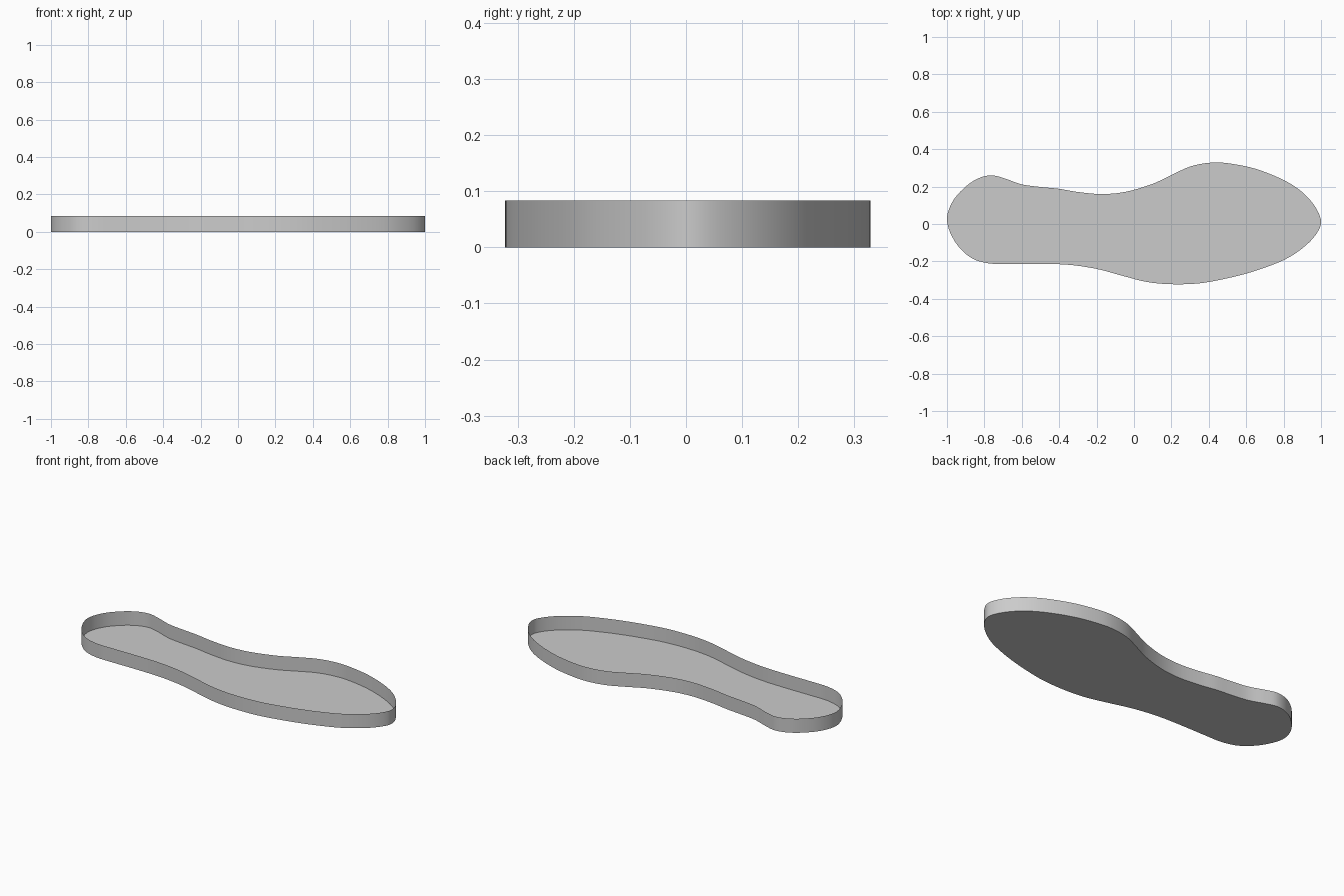
import bpy, bmesh
from mathutils import Vector

cube = bpy.data.objects.get("Cube")
if cube:
    bpy.data.objects.remove(cube)

HEIGHT = 0.083
STEPS = 5

# Sole outline, clockwise from the heel tip
OUTLINE = [
    (-1, .02), (-.97, .12), (-.9, .2), (-.83, .245), (-.76, .26), (-.69, .243),
    (-.6, .212), (-.5, .198), (-.4, .188), (-.3, .171), (-.17, .16), (-.04, .173),
    (.1, .215), (.2, .262), (.3, .307), (.4, .327), (.5, .325), (.65, .295),
    (.8, .235), (.9, .17), (.97, .09), (1, .01), (.97, -.06), (.9, -.13),
    (.8, -.193), (.65, -.25), (.5, -.29), (.35, -.317), (.2, -.322), (.07, -.31),
    (-.05, -.28), (-.2, -.24), (-.35, -.218), (-.5, -.213), (-.65, -.213),
    (-.78, -.21), (-.88, -.175), (-.96, -.09),
]


def smooth_loop(points, steps):
    """Closed Catmull-Rom curve through the points."""
    pts = [Vector(p) for p in points]
    n = len(pts)
    loop = []
    for i in range(n):
        a, b, c, d = (pts[(i + k) % n] for k in (-1, 0, 1, 2))
        for s in range(steps):
            t = s / steps
            loop.append(0.5 * (2 * b + (c - a) * t + (2 * a - 5 * b + 4 * c - d) * t**2
                               + (3 * b - a - 3 * c + d) * t**3))
    return loop


grey = bpy.data.materials.new("plain grey")
grey.use_nodes = True
colour = (0.6, 0.6, 0.6, 1)
grey.diffuse_color = colour
grey.node_tree.nodes["Principled BSDF"].inputs["Base Color"].default_value = colour

# Flat sole with a thin upright rim, open at the top
bm = bmesh.new()
loop = smooth_loop(OUTLINE, STEPS)
base = [bm.verts.new((p.x, p.y, 0)) for p in loop]
rim = [bm.verts.new((p.x, p.y, HEIGHT)) for p in loop]
bm.faces.new(base)
for i in range(len(loop)):
    j = (i + 1) % len(loop)
    bm.faces.new((base[j], base[i], rim[i], rim[j]))

mesh = bpy.data.meshes.new("sole_tray")
bm.to_mesh(mesh)
bm.free()
mesh.materials.append(grey)
tray = bpy.data.objects.new("sole_tray", mesh)
bpy.context.collection.objects.link(tray)

# Smooth rim with a crisp edge at the floor
bpy.context.view_layer.objects.active = tray
tray.select_set(True)
bpy.ops.object.shade_smooth_by_angle(angle=0.6)
